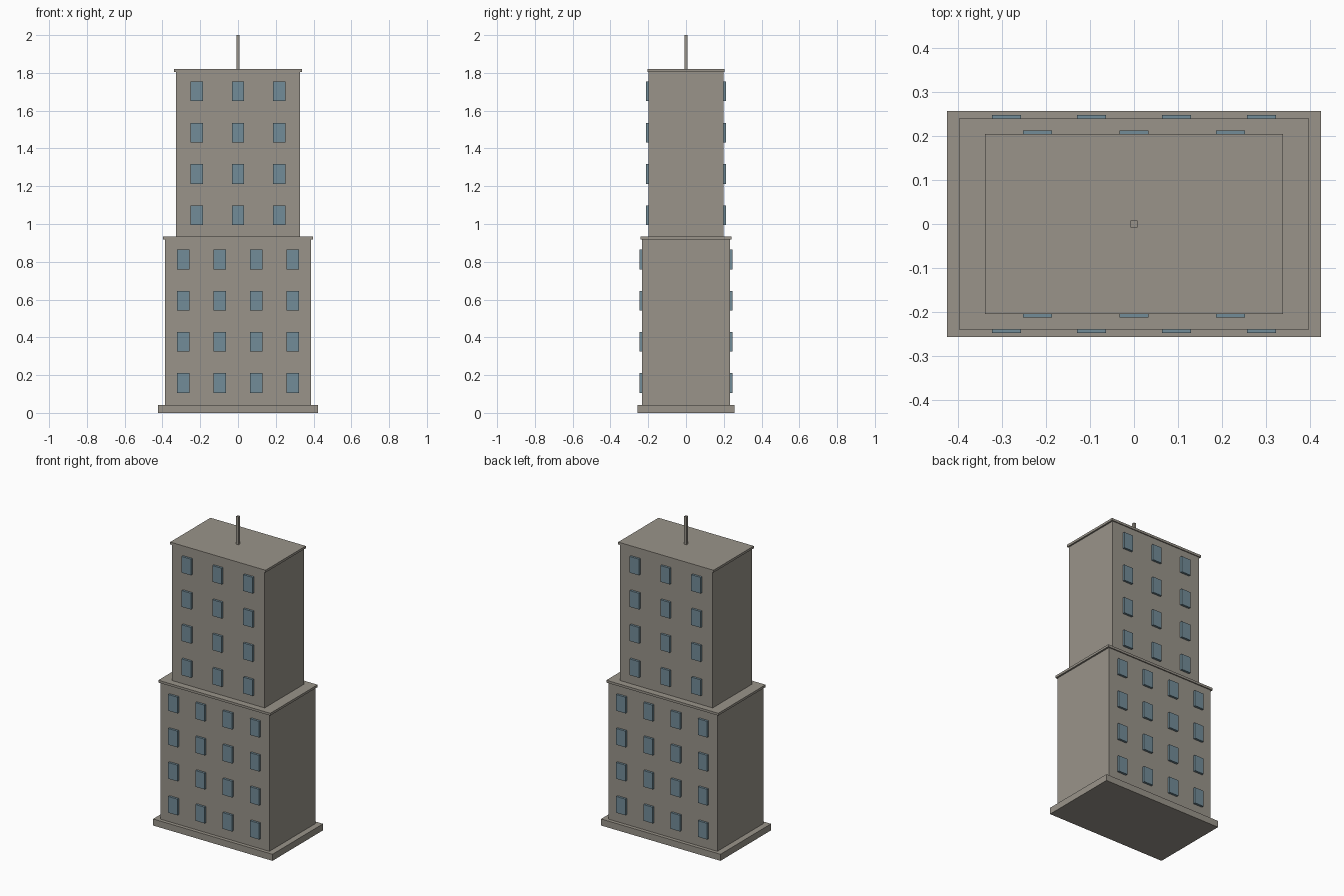
import bpy

# Remove the default object
if "Cube" in bpy.data.objects:
    bpy.data.objects.remove(bpy.data.objects["Cube"], do_unlink=True)


def make_material(name, rgb):
    mat = bpy.data.materials.new(name)
    mat.use_nodes = True
    mat.diffuse_color = (*rgb, 1)
    mat.node_tree.nodes["Principled BSDF"].inputs["Base Color"].default_value = (*rgb, 1)
    return mat


stone = make_material("warm grey stone", (0.32, 0.296, 0.254))
glass = make_material("blue grey glass", (0.17, 0.262, 0.314))


def box(name, half_x, half_y, bottom, top, mat, x=0, y=0):
    """Flat-shaded box given by half widths and its z range."""
    bpy.ops.mesh.primitive_cube_add(size=2, location=(x, y, (bottom + top) / 2))
    obj = bpy.context.object
    obj.name = name
    obj.scale = (half_x, half_y, (top - bottom) / 2)
    bpy.ops.object.transform_apply(location=False, rotation=False, scale=True)
    obj.data.materials.append(mat)
    return obj


def windows(name, columns, half_x, half_y, first_z, step_z):
    """Four rows of raised panes on the front and back walls."""
    step_x = 2 * half_x / columns
    for side, y in (("front", -half_y), ("back", half_y)):
        for row in range(4):
            z = first_z + row * step_z
            for col in range(columns):
                x = (col - (columns - 1) / 2) * step_x
                box(f"{name}_{side}_window", 0.033, 0.014, z - 0.052, z + 0.052,
                    glass, x, y)


# Plinth and lower block with its ledge
box("plinth", 0.424, 0.256, 0, 0.042, stone)
box("lower_block", 0.386, 0.233, 0.042, 0.918, stone)
box("lower_ledge", 0.397, 0.24, 0.918, 0.933, stone)
windows("lower", 4, 0.386, 0.233, 0.158, 0.218)

# Upper block with its roof slab
box("upper_block", 0.328, 0.198, 0.933, 1.806, stone)
box("roof_slab", 0.338, 0.204, 1.806, 1.821, stone)
windows("upper", 3, 0.328, 0.198, 1.046, 0.219)

# Rooftop mast
box("mast", 0.008, 0.008, 1.821, 2, stone)
